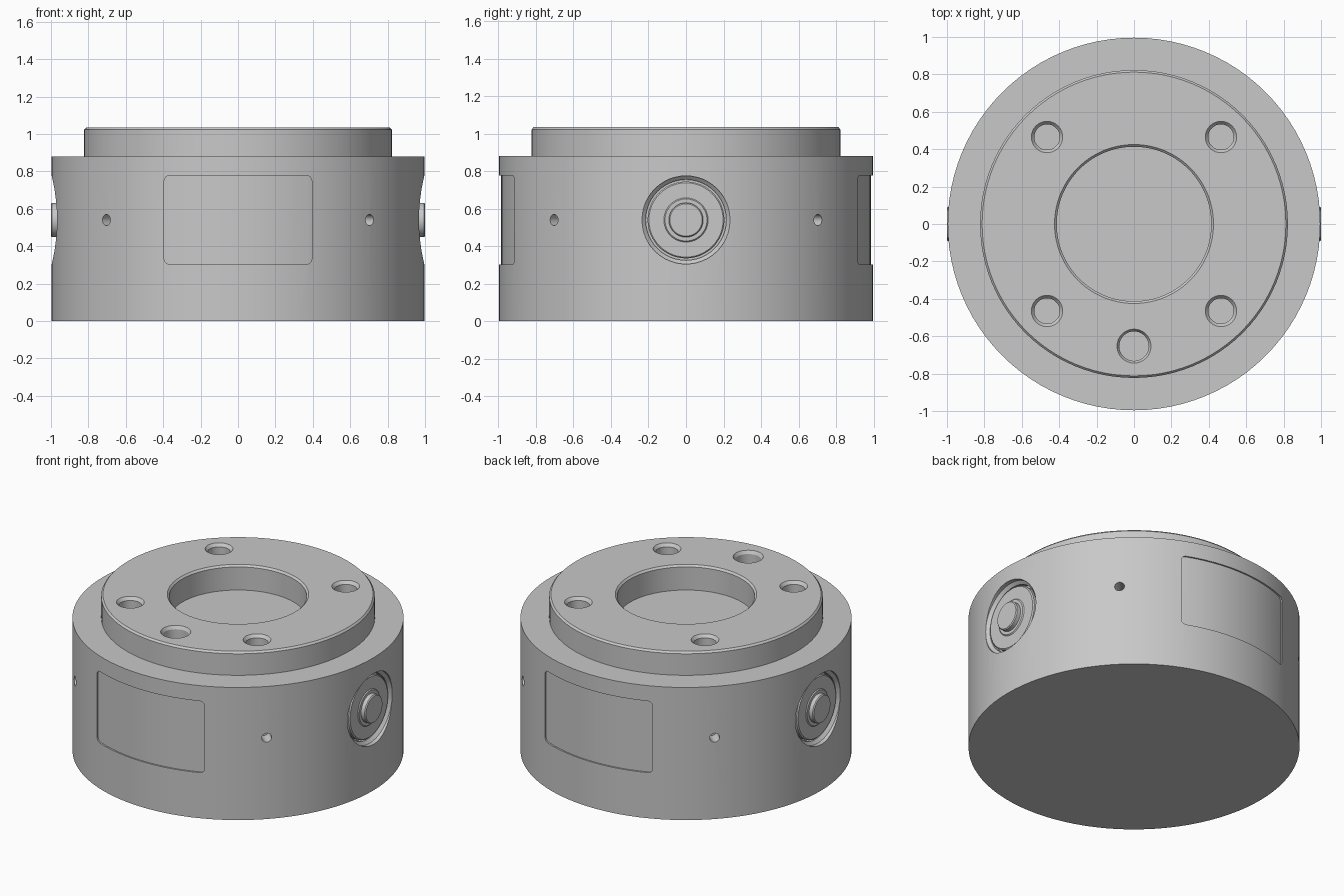
import bpy, bmesh, math
from mathutils import Matrix

cube = bpy.data.objects.get("Cube")
if cube:
    bpy.data.objects.remove(cube)

grey = bpy.data.materials.new("machined_grey")
grey.use_nodes = True
grey.diffuse_color = (0.58, 0.58, 0.58, 1)
grey.node_tree.nodes["Principled BSDF"].inputs["Base Color"].default_value = grey.diffuse_color


def add_object(name, bm):
    bmesh.ops.recalc_face_normals(bm, faces=bm.faces)
    mesh = bpy.data.meshes.new(name)
    bm.to_mesh(mesh)
    bm.free()
    mesh.materials.append(grey)
    obj = bpy.data.objects.new(name, mesh)
    bpy.context.collection.objects.link(obj)
    return obj


def lathe(name, profile, steps=32, matrix=Matrix()):
    """Spin a profile of (radius, height) points around z, then place it."""
    bm = bmesh.new()
    verts = [bm.verts.new((r, 0, z)) for r, z in profile]
    edges = [bm.edges.new(pair) for pair in zip(verts, verts[1:])]
    bmesh.ops.spin(bm, geom=verts + edges, axis=(0, 0, 1), cent=(0, 0, 0),
                   angle=math.tau, steps=steps)
    bmesh.ops.remove_doubles(bm, verts=bm.verts, dist=1e-5)
    bmesh.ops.transform(bm, matrix=matrix, verts=bm.verts)
    return add_object(name, bm)


def cut(target, cutter):
    """Subtract the cutter for good and remove it."""
    cutter.hide_render = True
    mod = target.modifiers.new("cut", 'BOOLEAN')
    mod.operation = 'DIFFERENCE'
    mod.solver = 'EXACT'
    mod.object = cutter
    bpy.context.view_layer.update()
    graph = bpy.context.evaluated_depsgraph_get()
    mesh = bpy.data.meshes.new_from_object(target.evaluated_get(graph))
    target.modifiers.clear()
    target.data = mesh
    bpy.data.objects.remove(cutter)


def facing(angle, height):
    """Turn the lathe axis outward at an angle around the body."""
    return (Matrix.Translation((0, 0, height)) @ Matrix.Rotation(angle, 4, 'Z')
            @ Matrix.Rotation(math.pi / 2, 4, 'Y'))


R, SHOULDER, TOP, MID = 0.996, 0.88, 1.035, 0.54

# Drum with raised flange and shallow central bore
housing = lathe("housing", [
    (0, 0), (R, 0), (R, SHOULDER), (0.823, SHOULDER), (0.823, TOP - 0.012),
    (0.812, TOP), (0.425, TOP), (0.413, TOP - 0.012), (0.413, 0.87), (0, 0.87)], 96)

# Countersunk holes in the flange: four bolts and one larger locating hole
holes = [(x, y, 0.068, 0.084) for x in (-0.465, 0.465) for y in (-0.465, 0.465)]
holes.append((0, -0.653, 0.079, 0.091))
for x, y, inner, outer in holes:
    cut(housing, lathe("hole_cutter", [
        (0, TOP - 0.15), (inner, TOP - 0.15), (inner, TOP - 0.02),
        (outer, TOP), (outer, TOP + 0.1), (0, TOP + 0.1)],
        32, Matrix.Translation((x, y, 0))))

# Shallow rounded panels on the front and back
bm = bmesh.new()
bmesh.ops.create_cube(bm, size=1, matrix=Matrix.Translation((0, 0, MID)) @ Matrix.Diagonal((0.79, 2.4, 0.475, 1)))
along_y = [e for e in bm.edges if abs(e.verts[0].co.y - e.verts[1].co.y) > 1]
bmesh.ops.bevel(bm, geom=along_y, offset=0.03, segments=4, profile=0.5, affect='EDGES')
panel_cutter = add_object("panel_cutter", bm)
cut(panel_cutter, lathe("panel_core", [(0, -0.5), (R - 0.01, -0.5), (R - 0.01, 1.5), (0, 1.5)], 96))
cut(housing, panel_cutter)

# Small radial screw holes
for i in range(4):
    cut(housing, lathe("screw_cutter", [(0, 0.9), (0.03, 0.9), (0.03, 1.1), (0, 1.1)],
                       16, facing(math.radians(45 + 90 * i), MID)))

# Round side pockets, each with a disc and a raised button
parts = [housing]
for side, angle in (("left", 0), ("right", math.pi)):
    place = facing(angle, MID)
    cut(housing, lathe("pocket_cutter", [
        (0, 0.92), (0.215, 0.92), (0.215, 0.95), (0.235, 0.968), (0.235, 1.1), (0, 1.1)],
        48, place))
    parts.append(lathe(side + "_button", [
        (0, 0.91), (0.205, 0.91), (0.205, 0.955), (0.198, 0.962), (0.118, 0.962),
        (0.112, 0.968), (0.092, 0.968), (0.092, 0.994), (0.086, 1.0), (0, 1.0)],
        48, place))

# Smooth round walls with crisp edges
bpy.ops.object.select_all(action='DESELECT')
for part in parts:
    part.select_set(True)
bpy.context.view_layer.objects.active = housing
bpy.ops.object.shade_smooth_by_angle(angle=math.radians(25))
